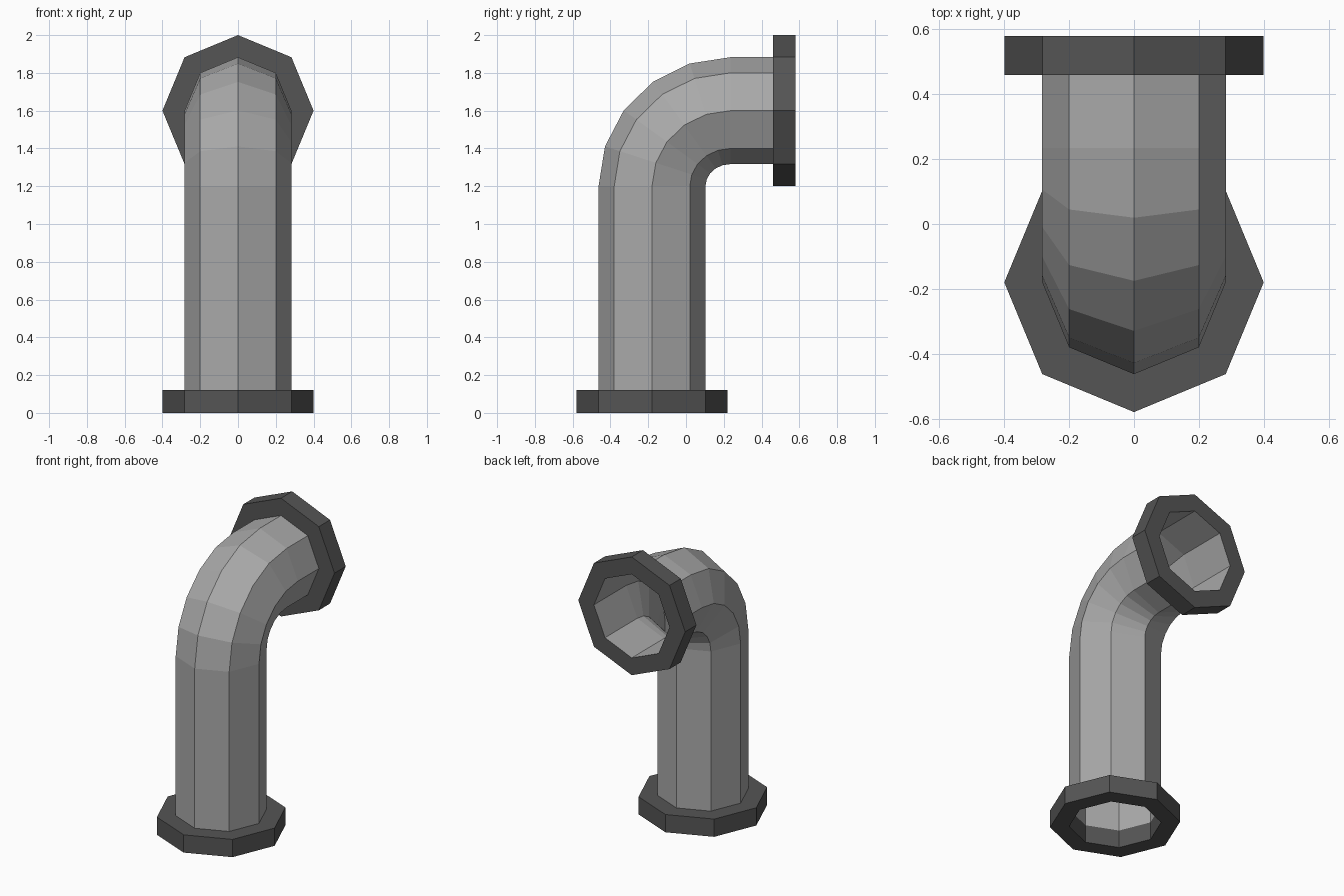
import bpy, math

if "Cube" in bpy.data.objects:
    bpy.data.objects.remove(bpy.data.objects["Cube"])

SIDES = 8
PIPE_R, FLANGE_R = 0.283, 0.40
Y0 = -0.18       # axis of the upright pipe
Z1 = 1.60        # axis of the horizontal outlet


def material(name, v):
    m = bpy.data.materials.new(name)
    m.diffuse_color = (v, v, v, 1)
    m.use_nodes = True
    m.node_tree.nodes["Principled BSDF"].inputs["Base Color"].default_value = m.diffuse_color
    return m


light_grey = material("light grey", 0.40)
dark_grey = material("dark grey", 0.09)


def ring(y, z, t, r):
    """Octagon centred on (0, y, z); t turns it from horizontal (0) to upright (90 deg)."""
    pts = []
    for i in range(SIDES):
        a = 2 * math.pi * i / SIDES
        u, v = r * math.cos(a), r * math.sin(a)
        pts.append((u, y - v * math.cos(t), z + v * math.sin(t)))
    return pts


def skin(name, rings, mat):
    """Join successive octagons with flat quads."""
    verts = [p for r in rings for p in r]
    faces = []
    for k in range(len(rings) - 1):
        for i in range(SIDES):
            j = (i + 1) % SIDES
            a, b = k * SIDES, (k + 1) * SIDES
            faces.append((a + i, b + i, b + j, a + j))
    # wound so that the normals point away from the pipe axis
    faces = [f[::-1] for f in faces] if name == "pipe" else faces
    me = bpy.data.meshes.new(name)
    me.from_pydata(verts, [], faces)
    me.materials.append(mat)
    ob = bpy.data.objects.new(name, me)
    bpy.context.collection.objects.link(ob)
    # consistent outward normals
    outer = max(me.polygons, key=lambda f: f.center.x)
    if outer.normal.x < 0:
        me.flip_normals()
    return ob


# Pipe: upright run, five-step elbow, horizontal outlet
H = math.pi / 2
sections = [ring(Y0, 0.12, 0, PIPE_R)]
for s in range(6):
    t = H * s / 5
    sections.append(ring(0.235 - 0.415 * math.cos(t), 1.2 + 0.4 * math.sin(t), t, PIPE_R))
sections.append(ring(0.58, Z1, H, PIPE_R))
skin("pipe", sections, light_grey)

# Base flange, with its inner wall continuing the bore
skin("base_flange", [ring(Y0, z, 0, r) for z, r in (
    (0.12, PIPE_R), (0.12, FLANGE_R), (0, FLANGE_R), (0, PIPE_R), (0.12, PIPE_R))], dark_grey)

# Outlet flange, fitted around the end of the pipe
skin("outlet_flange", [ring(y, Z1, H, r) for y, r in (
    (0.46, PIPE_R), (0.46, FLANGE_R), (0.58, FLANGE_R), (0.58, PIPE_R))], dark_grey)
